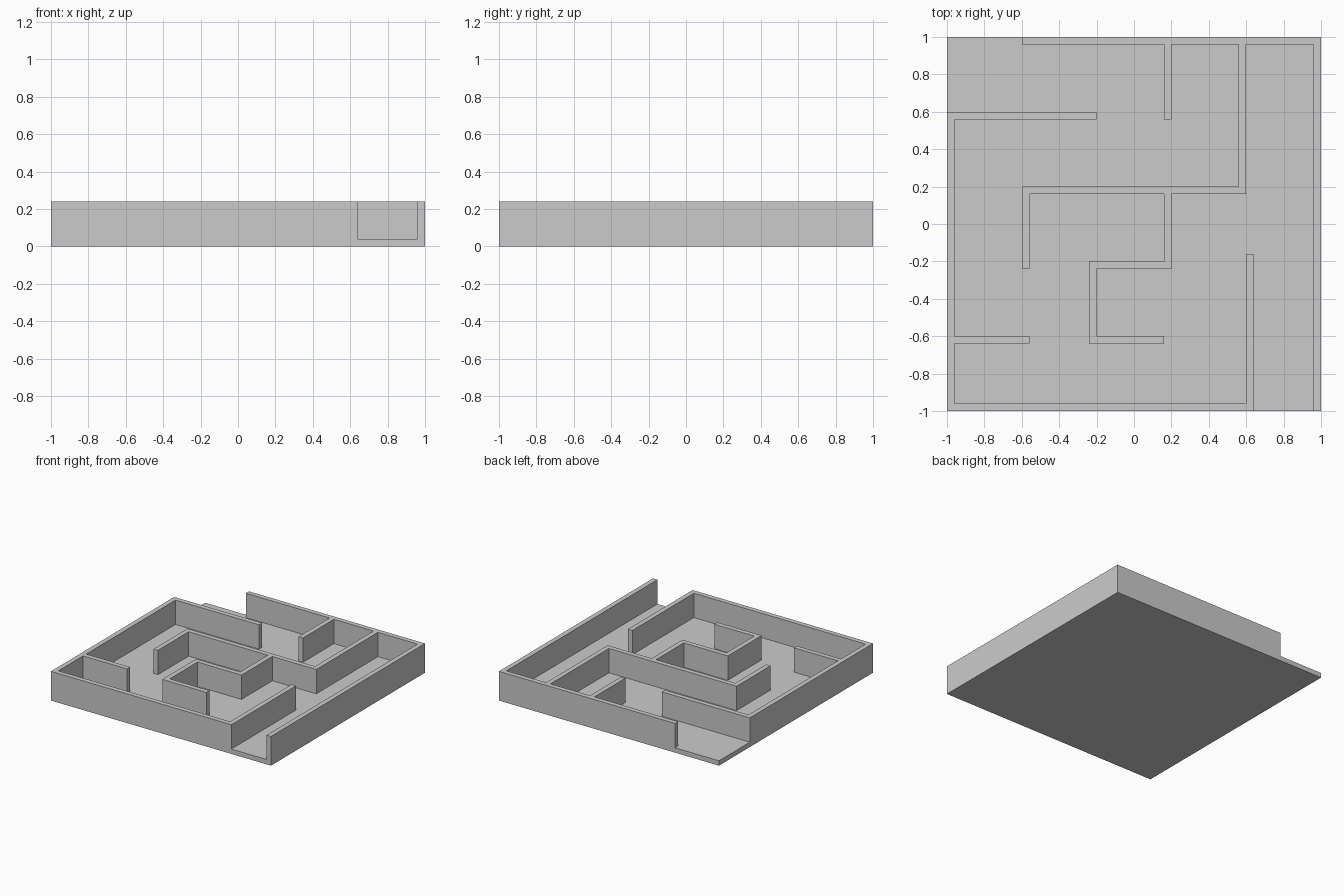
import bpy, bmesh, math

if "Cube" in bpy.data.objects:
    bpy.data.objects.remove(bpy.data.objects["Cube"])

FLOOR, TOP = 0.04, 0.24      # floor thickness, wall height
CELLS = 50                   # 0.04 grid, equal to the wall thickness

# Wall runs as (x0, y0, x1, y1)
OUTER = [
    (-0.60, 0.96, 1.00, 1.00),    # back, open at left
    (0.96, -1.00, 1.00, 1.00),    # right
    (-1.00, -1.00, 0.64, -0.96),  # front, open at right
    (-1.00, -1.00, -0.96, 0.60),  # left
]
INNER = [
    (-1.00, 0.56, -0.20, 0.60),
    (-1.00, -0.64, -0.56, -0.60),
    (0.60, -1.00, 0.64, -0.16),
    (0.16, 0.56, 0.20, 1.00),
    (0.56, 0.16, 0.60, 1.00),
    (-0.60, 0.16, 0.60, 0.20),
    (-0.60, -0.24, -0.56, 0.20),
    (0.16, -0.24, 0.20, 0.20),
    (-0.24, -0.24, 0.20, -0.20),
    (-0.24, -0.64, -0.20, -0.20),
    (-0.24, -0.64, 0.16, -0.60),
]


def is_wall(face):
    c = face.calc_center_median()
    return any(x0 < c.x < x1 and y0 < c.y < y1 for x0, y0, x1, y1 in OUTER + INNER)


def raise_faces(bm, faces, height):
    """Extrude faces upward, keeping the originals; return the new top faces."""
    geom = bmesh.ops.extrude_face_region(bm, geom=faces, use_keep_orig=True)["geom"]
    verts = [g for g in geom if isinstance(g, bmesh.types.BMVert)]
    bmesh.ops.translate(bm, verts=verts, vec=(0, 0, height))
    return [g for g in geom if isinstance(g, bmesh.types.BMFace)]


bm = bmesh.new()

# Floor slab
bmesh.ops.create_grid(bm, x_segments=CELLS, y_segments=CELLS, size=1)
tops = raise_faces(bm, bm.faces[:], FLOOR)
tops = [f for f in tops if all(abs(v.co.z - FLOOR) < 1e-5 for v in f.verts)]

# Walls pulled up out of the floor, so everything is one clean solid
wall_cells = [f for f in tops if is_wall(f)]
raise_faces(bm, wall_cells, TOP - FLOOR)
bmesh.ops.delete(bm, geom=wall_cells, context='FACES')

# Merge the grid cells into large flat faces
bmesh.ops.recalc_face_normals(bm, faces=bm.faces[:])
bmesh.ops.dissolve_limit(bm, angle_limit=math.radians(1),
                         verts=bm.verts[:], edges=bm.edges[:])

mesh = bpy.data.meshes.new("maze")
bm.to_mesh(mesh)
bm.free()
bpy.context.collection.objects.link(bpy.data.objects.new("maze", mesh))
